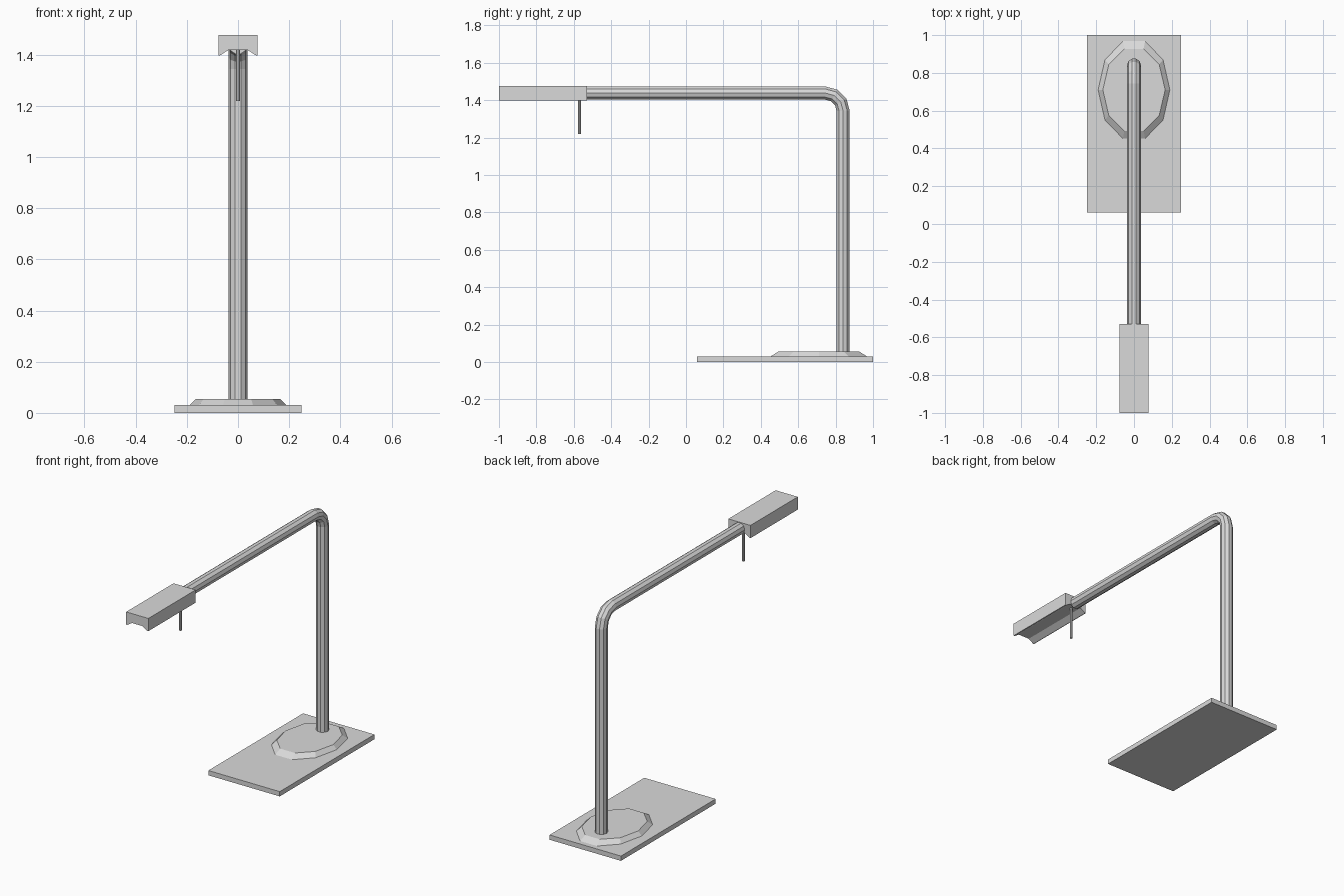
import bpy, bmesh
from math import sin, cos, pi
from mathutils import Vector

cube = bpy.data.objects.get("Cube")
if cube:
    bpy.data.objects.remove(cube, do_unlink=True)

grey = bpy.data.materials.new("light_grey")
grey.use_nodes = True
GREY = (0.7, 0.7, 0.7, 1)
grey.diffuse_color = GREY
grey.node_tree.nodes["Principled BSDF"].inputs["Base Color"].default_value = GREY


def loft(name, rings):
    """Skin a list of equal-length point rings and cap both ends."""
    bm = bmesh.new()
    loops = [[bm.verts.new(p) for p in ring] for ring in rings]
    n = len(loops[0])
    for a, b in zip(loops, loops[1:]):
        for i in range(n):
            j = (i + 1) % n
            bm.faces.new((a[i], a[j], b[j], b[i]))
    bm.faces.new(loops[0][::-1])
    bm.faces.new(loops[-1])
    bmesh.ops.recalc_face_normals(bm, faces=bm.faces)
    mesh = bpy.data.meshes.new(name)
    bm.to_mesh(mesh)
    bm.free()
    mesh.materials.append(grey)
    obj = bpy.data.objects.new(name, mesh)
    bpy.context.collection.objects.link(obj)
    return obj


def ellipse(center, u, v, sides=10):
    """Polygon ring around center with half axes u and v."""
    c, u, v = Vector(center), Vector(u), Vector(v)
    return [c + u * cos(2 * pi * i / sides) + v * sin(2 * pi * i / sides)
            for i in range(sides)]


def rectangle(x, y0, y1, z):
    return [(-x, y0, z), (x, y0, z), (x, y1, z), (-x, y1, z)]


# Flat base plate
loft("base_plate", [rectangle(0.248, 0.06, 1.0, z) for z in (0, 0.03)])

# Raised ten-sided boss with sloping rim
loft("base_boss", [ellipse((0, 0.71, z), (rx, 0, 0), (0, ry, 0))
                   for z, rx, ry in ((0.03, 0.19, 0.271), (0.055, 0.165, 0.229))])

# Post and arm: one tube with a three-segment bend
POST_Y, ARM_Z, BEND, R = 0.84, 1.438, 0.095, 0.037
path = [(POST_Y, 0.04, 0)]
for k in range(4):
    a = k * pi / 6
    path.append((POST_Y - BEND + BEND * cos(a), ARM_Z - BEND + BEND * sin(a), a))
path.append((-0.535, ARM_Z, pi / 2))
loft("post_and_arm", [ellipse((0, y, z), (R, 0, 0), (0, R * cos(a), R * sin(a)))
                      for y, z, a in path])

# Lamp head: box with a shallow channel along its underside
half = [(0.037, 1.418), (0.07, 1.397), (0.077, 1.397), (0.077, 1.477)]
profile = half + [(-x, z) for x, z in reversed(half)]
loft("lamp_head", [[(x, y, z) for x, z in profile] for y in (-1.0, -0.53)])

# Thin handle hanging under the head
loft("handle_rod", [ellipse((0, -0.57, z), (0.008, 0, 0), (0, 0.008, 0), 8)
                    for z in (1.218, 1.425)])
